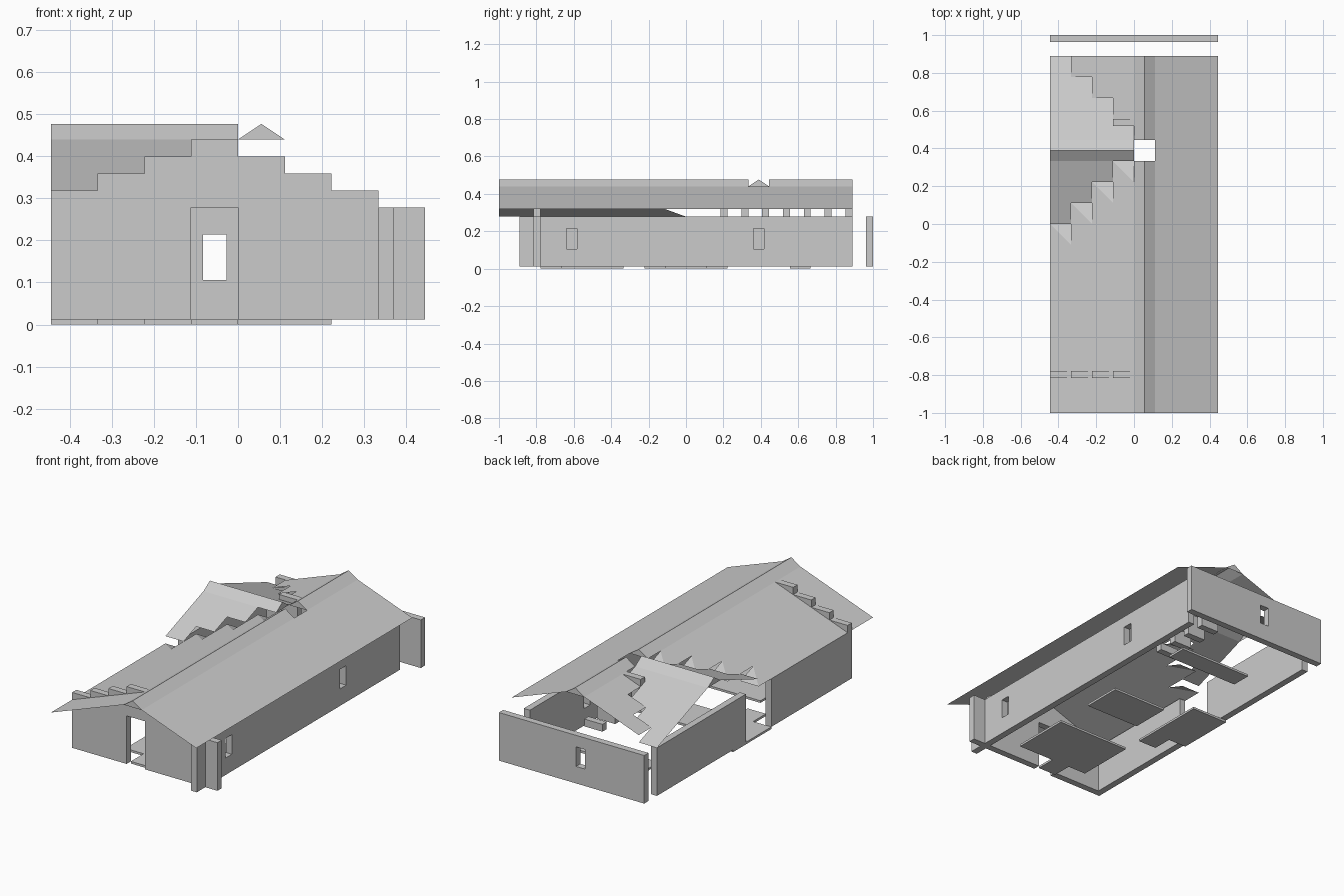
import bpy

if "Cube" in bpy.data.objects:
    bpy.data.objects.remove(bpy.data.objects["Cube"])

G = 1 / 9            # grid cell
T = 0.037            # wall thickness
EAVE, TOP, RIDGE = 0.278, 0.44, 0.477
H = (TOP - EAVE) / 4  # rise per cell
Z0 = 0.012           # floor top


def mesh(name, polys):
    verts, faces = [], []
    for p in polys:
        faces.append(list(range(len(verts), len(verts) + len(p))))
        verts += p
    me = bpy.data.meshes.new(name)
    me.from_pydata(verts, [], faces)
    ob = bpy.data.objects.new(name, me)
    bpy.context.collection.objects.link(ob)
    return ob


def box(name, x0, x1, y0, y1, z0, z1):
    a = [(x0, y0), (x1, y0), (x1, y1), (x0, y1)]
    lo, hi = [(*p, z0) for p in a], [(*p, z1) for p in a]
    sides = [[lo[i], lo[(i + 1) % 4], hi[(i + 1) % 4], hi[i]] for i in range(4)]
    return mesh(name, [lo[::-1], hi] + sides)


def cut(ob, *bounds):
    c = box("window_cutter", *bounds)
    c.hide_render = True
    c.hide_viewport = True
    m = ob.modifiers.new("window", 'BOOLEAN')
    m.object, m.solver = c, 'EXACT'


def strip_x(x0, x1, y0, y1, z0, z1):
    # roof quad rising along x
    return [(x0, y0, z0), (x1, y0, z1), (x1, y1, z1), (x0, y1, z0)]


def strip_y(x0, x1, y0, y1, z0, z1):
    # roof quad rising along y
    return [(x0, y0, z0), (x1, y0, z0), (x1, y1, z1), (x0, y1, z1)]


# Walls
box("front_wall_left", -4 * G, -G, -7 * G - T, -7 * G, Z0, EAVE)
box("front_wall_right", 0, 4 * G, -7 * G - T, -7 * G, Z0, EAVE)
right = box("right_wall", 3 * G, 3 * G + T, -8 * G, 8 * G, Z0, EAVE)
for i, y in enumerate((-5.5 * G, 3.5 * G)):
    cut(right, 0.3, 0.42, y - 0.028, y + 0.028, 0.106, 0.214)
back = box("back_wall", -4 * G, 4 * G, 1 - T, 1, Z0, EAVE)
cut(back, -G / 2 - 0.028, -G / 2 + 0.028, 0.9, 1.1, 0.106, 0.214)
box("left_wall_front", -4 * G, -4 * G + T, -7 * G, -G, Z0, EAVE)
box("left_wall_back", -4 * G, -4 * G + T, G, 8 * G, Z0, EAVE)

# Stepped gable blocks
steps = [1, 2, 3, 4, 3, 2, 1]
for i, n in enumerate(steps):
    box("front_gable_step", (i - 4) * G, (i - 3) * G, -7 * G - T, -7 * G, EAVE, EAVE + n * H)
    y = (i + 2) * G
    box("cross_gable_step", -G, 0, y - T, y, EAVE, EAVE + n * H)

# Floor slabs
for x0, x1, y0, y1 in [(-2, 2, -6, -3), (-1, 0, -7, -6), (-1, 2, -1, 1), (-2, 2, 5, 6),
                       (-3, -2, -2, 2), (-4, -3, -1, 2)]:
    box("floor_slab", x0 * G, x1 * G, y0 * G, y1 * G, 0, Z0)

# Main roof slopes: left one is stepped around the cross roof
mesh("roof_right", [[(G, -1, TOP), (4 * G, -1, TOP - 3 * H),
                     (4 * G, 8 * G, TOP - 3 * H), (G, 8 * G, TOP)]])
left, front, rear, hips = [], [], [], []
for k in range(4):
    x0, x1 = (k - 4) * G, (k - 3) * G
    za, zb = EAVE + k * H, EAVE + (k + 1) * H
    yv = (k - 1) * G
    left.append(strip_x(x0, x1, -1, yv, za, zb)[::-1][::-1])
    if k:
        left.append(strip_x(x0, x1, (8 - k) * G, 8 * G, za, zb))
    if k < 3:
        front.append(strip_y(x0, x1, yv + G, 3 * G, zb, TOP))
    rear.append(strip_y(x0, x1, 4 * G, (8 - k) * G, TOP, za))
    # corner tiles along the valley
    ll, lr, ur, ul = (x0, yv, za), (x1, yv, zb), (x1, yv + G, za), (x0, yv + G, za)
    hips += [[ll, lr, ul], [lr, ur, ul]]
mesh("roof_left", left)
mesh("cross_roof_front", front)
mesh("cross_roof_back", rear)
mesh("valley_tiles", hips)


def ridge_cap(name, a, b, c, along_y):
    prof = [(c, TOP), (c + G / 2, RIDGE), (c + G, TOP)]
    ends = [[(p, t, z) if along_y else (t, p, z) for p, z in prof] for t in (a, b)]
    A, B = ends
    polys = [[A[0], A[1], B[1], B[0]], [A[1], A[2], B[2], B[1]], A[::-1], B]
    if along_y:
        polys = [p[::-1] for p in polys]
    mesh(name, [p[::-1] for p in polys])


# Ridge caps, with a missing cell where the roofs meet
ridge_cap("main_ridge_front", -1, 3 * G, 0, True)
ridge_cap("main_ridge_back", 4 * G, 8 * G, 0, True)
ridge_cap("cross_ridge", -4 * G, 0, 3 * G, False)
